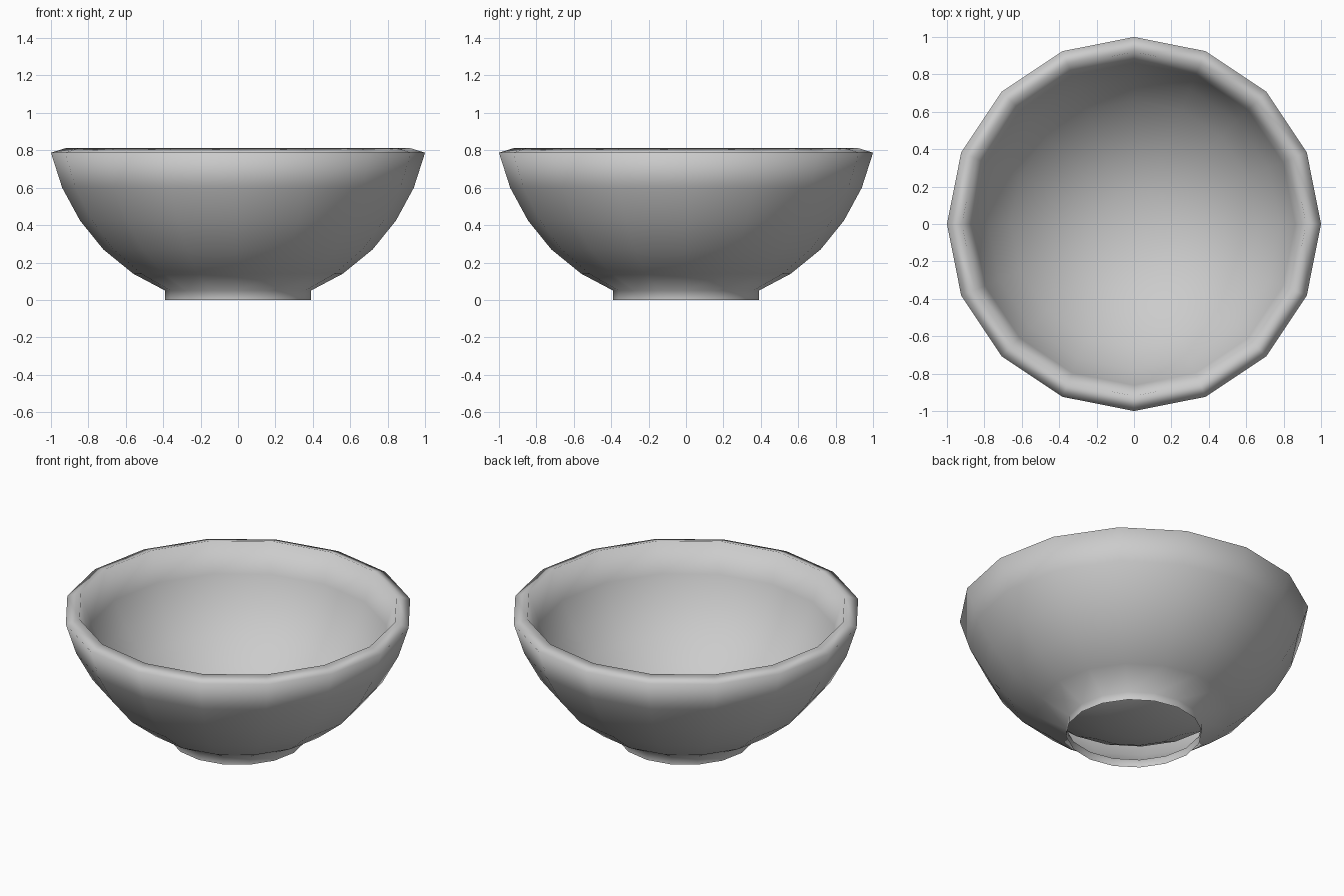
import bpy, bmesh, math

if "Cube" in bpy.data.objects:
    bpy.data.objects.remove(bpy.data.objects["Cube"])

# Lathe profile (radius, height): foot, outer wall, rim, inner wall, bowl floor
PROFILE = [
    (0.39, 0.0), (0.39, 0.05), (0.56, 0.14), (0.72, 0.27), (0.845, 0.425),
    (0.94, 0.60), (1.0, 0.787),
    (0.92, 0.812), (0.862, 0.63), (0.78, 0.467), (0.66, 0.33),
    (0.515, 0.21), (0.35, 0.122), (0.18, 0.075), (0.0, 0.06),
]
SIDES = 16


def lathe(name, profile, sides):
    bm = bmesh.new()
    verts = [bm.verts.new((r, 0, z)) for r, z in profile]
    edges = [bm.edges.new(pair) for pair in zip(verts, verts[1:])]
    bmesh.ops.spin(bm, geom=verts + edges, cent=(0, 0, 0), axis=(0, 0, 1),
                   angle=math.tau, steps=sides, use_duplicate=False)
    bmesh.ops.remove_doubles(bm, verts=bm.verts[:], dist=1e-4)
    bmesh.ops.recalc_face_normals(bm, faces=bm.faces[:])
    # The rim must face upward so the shell points outward
    rim = max(bm.faces, key=lambda f: f.calc_center_median().z)
    if rim.normal.z < 0:
        bmesh.ops.reverse_faces(bm, faces=bm.faces[:])
    for f in bm.faces:
        f.smooth = True
    mesh = bpy.data.meshes.new(name)
    bm.to_mesh(mesh)
    bm.free()
    obj = bpy.data.objects.new(name, mesh)
    bpy.context.collection.objects.link(obj)
    return obj


# Bowl: one smooth double-walled shell, open under the foot
lathe("bowl", PROFILE, SIDES)
